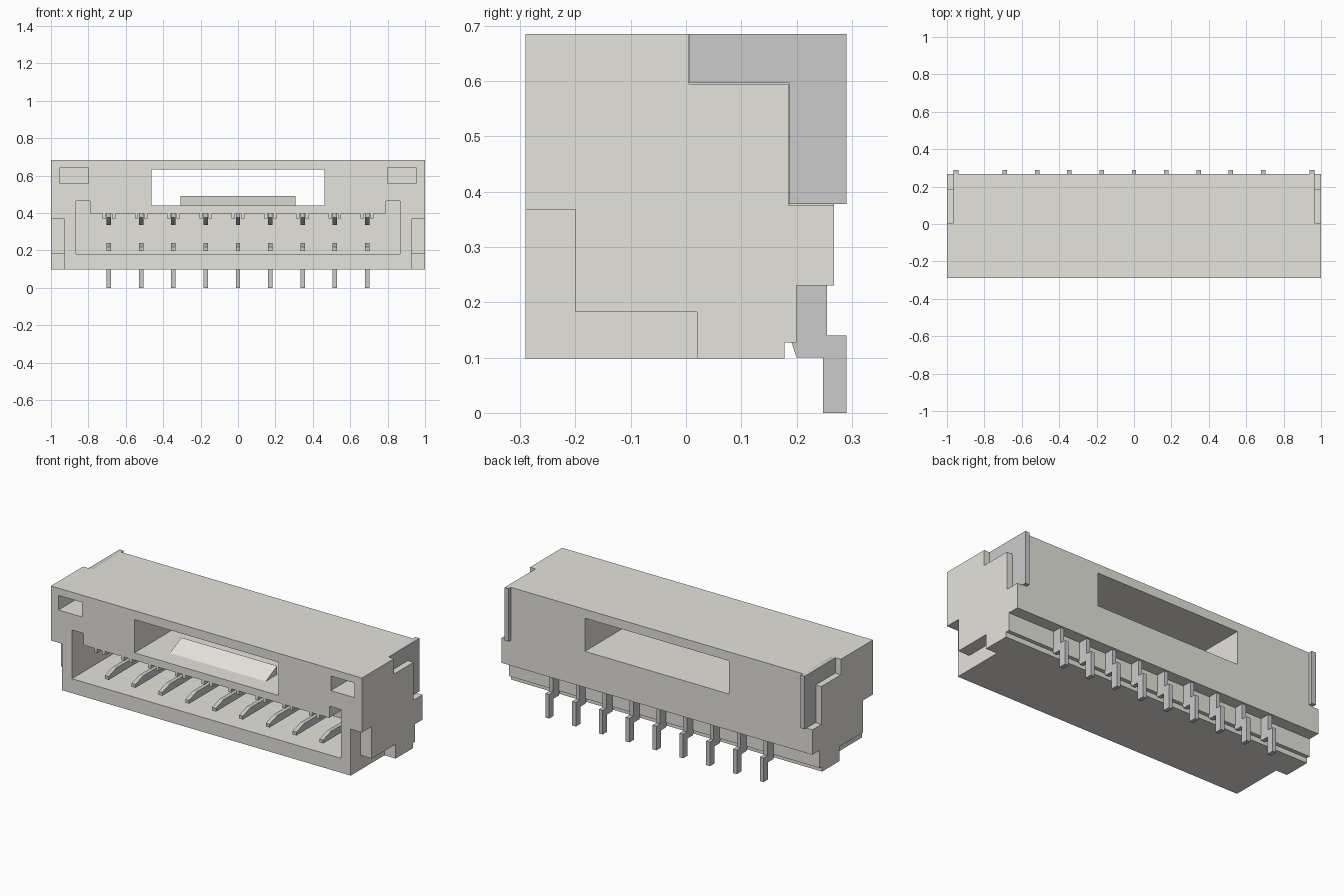
import bpy, bmesh

if "Cube" in bpy.data.objects:
    bpy.data.objects.remove(bpy.data.objects["Cube"])


def material(name, color):
    m = bpy.data.materials.new(name)
    m.diffuse_color = color
    m.use_nodes = True
    m.node_tree.nodes["Principled BSDF"].inputs["Base Color"].default_value = m.diffuse_color
    return m


plastic = material("plastic", (0.78, 0.77, 0.72, 1))
metal = material("metal", (0.72, 0.72, 0.72, 1))


def prism(name, profile, x0, x1, mat=plastic):
    """Extrude a (y, z) profile along x."""
    bm = bmesh.new()
    a = [bm.verts.new((x0, y, z)) for y, z in profile]
    b = [bm.verts.new((x1, y, z)) for y, z in profile]
    bm.faces.new(a)
    bm.faces.new(b[::-1])
    n = len(a)
    for i in range(n):
        bm.faces.new((a[i], b[i], b[(i + 1) % n], a[(i + 1) % n]))
    bmesh.ops.recalc_face_normals(bm, faces=bm.faces)
    me = bpy.data.meshes.new(name)
    bm.to_mesh(me)
    bm.free()
    ob = bpy.data.objects.new(name, me)
    bpy.context.collection.objects.link(ob)
    me.materials.append(mat)
    return ob


def rect(y0, y1, z0, z1):
    return [(y0, z0), (y1, z0), (y1, z1), (y0, z1)]


def cut(target, profile, x0, x1):
    cutter = prism("cutter", profile, x0, x1)
    cutter.hide_render = True
    mod = target.modifiers.new("cut", 'BOOLEAN')
    mod.operation = 'DIFFERENCE'
    mod.solver = 'EXACT'
    mod.object = cutter
    bpy.context.view_layer.objects.active = target
    bpy.ops.object.modifier_apply(modifier=mod.name)
    bpy.data.objects.remove(cutter)


# Housing: side profile with stepped underside at the back
housing = prism("housing", [(-0.29, 0.098), (0.178, 0.098), (0.178, 0.127),
                            (0.2, 0.127), (0.2, 0.23), (0.268, 0.23),
                            (0.268, 0.685), (-0.29, 0.685)], -1, 1)

# Mating cavity and through window
cut(housing, rect(-0.4, 0.12, 0.182, 0.397), -0.865, 0.865)
cut(housing, rect(-0.4, 0.4, 0.44, 0.633), -0.463, 0.463)

for s in (-1, 1):
    # Tall key slots at the cavity ends, and small front pockets
    cut(housing, rect(-0.4, 0.12, 0.35, 0.465), *sorted((s * 0.79, s * 0.865)))
    cut(housing, rect(-0.4, -0.1, 0.558, 0.643), *sorted((s * 0.8, s * 0.952)))
    # Lower front corner relief
    cut(housing, [(-0.4, 0), (0.02, 0), (0.02, 0.182), (-0.2, 0.182),
                  (-0.2, 0.368), (-0.4, 0.368)], *sorted((s * 0.928, s * 1.1)))
    # Upper rear side relief
    cut(housing, [(0.005, 0.595), (0.185, 0.595), (0.185, 0.375),
                  (0.4, 0.375), (0.4, 0.8), (0.005, 0.8)],
        *sorted((s * 0.962, s * 1.1)))
    # Metal side plate that stands proud of the back
    prism("side_plate", [(0.006, 0.596), (0.186, 0.596), (0.186, 0.378),
                         (0.29, 0.378), (0.29, 0.685), (0.006, 0.685)],
          *sorted((s * 0.938, s * 0.965)), metal)

# Latch ramp on the window floor
prism("latch_ramp", [(-0.19, 0.438), (-0.08, 0.438), (-0.08, 0.49)], -0.308, 0.308)

# Nine contacts, each with a tail, a mating blade, a spring arm and guide ribs
HALF = 0.012
for i in range(9):
    x = (i - 4) * 0.1725
    prism("solder_tail", [(0.19, 0.23), (0.255, 0.23), (0.255, 0.14), (0.29, 0.14),
                          (0.29, 0), (0.248, 0), (0.248, 0.1), (0.2, 0.1), (0.19, 0.13)],
          x - HALF, x + HALF, metal)
    prism("contact_blade", [(-0.22, 0.198), (0.13, 0.198), (0.13, 0.24),
                            (-0.15, 0.24), (-0.22, 0.218)], x - HALF, x + HALF, metal)
    prism("spring_arm", [(-0.2, 0.4), (-0.2, 0.375), (-0.12, 0.335),
                         (0.13, 0.335), (0.13, 0.4)], x - HALF, x + HALF, metal)
    for s in (-1, 1):
        prism("guide_rib", rect(-0.285, 0.125, 0.372, 0.4),
              *sorted((x + s * 0.016, x + s * 0.034)))
